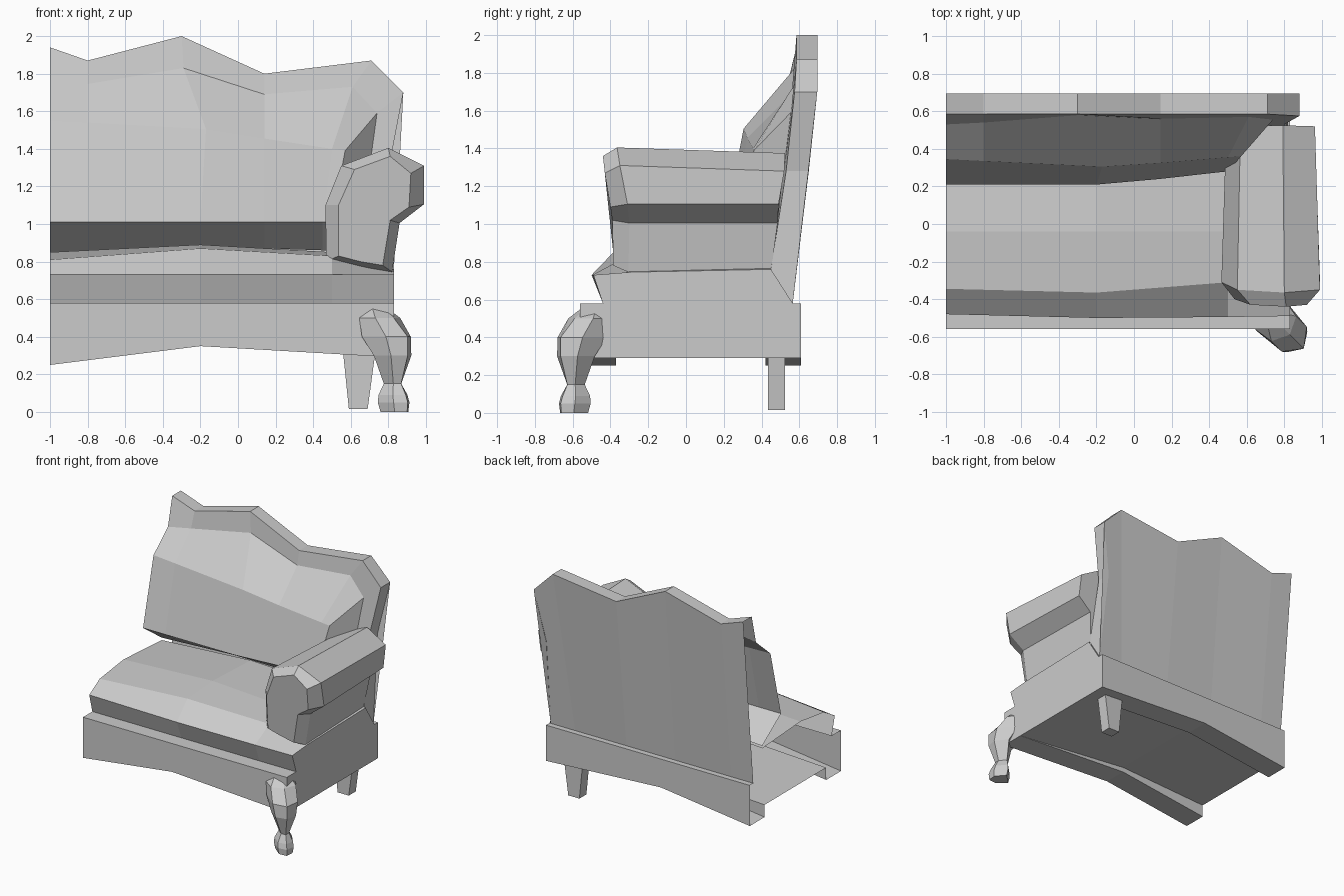
import bpy, bmesh
from mathutils import Vector

cube = bpy.data.objects.get("Cube")
if cube:
    bpy.data.objects.remove(cube)

grey = bpy.data.materials.new("plain_grey")
grey.use_nodes = True
grey.diffuse_color = (0.6, 0.6, 0.6, 1)
grey.node_tree.nodes["Principled BSDF"].inputs["Base Color"].default_value = (0.6, 0.6, 0.6, 1)


def loft(name, *grids, closed=False, caps=False, extra=()):
    """Skin one or more grids of points; extra holds single polygons."""
    bm = bmesh.new()
    for rows in grids:
        vs = [[bm.verts.new(p) for p in row] for row in rows]
        n = len(vs[0])
        for a, b in zip(vs, vs[1:]):
            for i in range(n if closed else n - 1):
                j = (i + 1) % n
                bm.faces.new((a[i], a[j], b[j], b[i]))
        if caps:
            bm.faces.new(vs[0])
            bm.faces.new(vs[-1])
    for poly in extra:
        bm.faces.new([bm.verts.new(p) for p in poly])
    bmesh.ops.remove_doubles(bm, verts=bm.verts, dist=0.0005)
    bmesh.ops.recalc_face_normals(bm, faces=bm.faces)
    me = bpy.data.meshes.new(name)
    bm.to_mesh(me)
    bm.free()
    me.materials.append(grey)
    ob = bpy.data.objects.new(name, me)
    bpy.context.collection.objects.link(ob)
    return ob


def row(xs, ys, zs):
    """Row of points; a single number is repeated along the row."""
    n = len(xs)
    ys = ys if isinstance(ys, tuple) else (ys,) * n
    zs = zs if isinstance(zs, tuple) else (zs,) * n
    return list(zip(xs, ys, zs))


# Backrest: rear panel, crest rim and front cushion, left open at the cut end
crest_x = (-1, -.8, -.3, .14, .71, .88)
crest_z = (1.94, 1.87, 2, 1.8, 1.87, 1.7)
back = [
    row((-1, -.8, -.3, .14, .6, .82), .565, .58),
    row(crest_x, .695, crest_z),
    row(crest_x, (.585, .585, .585, .585, .585, .575), crest_z),
    row((-1, -.8, -.29, .14, .61, .74), (.53, .54, .58, .56, .57, .555),
        (1.71, 1.745, 1.83, 1.69, 1.73, 1.59)),
    row((-1, -.8, -.17, .14, .5, .57), (.345, .335, .305, .325, .355, .36),
        (1.55, 1.54, 1.505, 1.455, 1.4, 1.39)),
    row((-1, -.8, -.2, .14, .45, .5), (.21, .21, .21, .24, .275, .28), 1.01),
    row((-1, -.8, -.2, .14, .45, .6), .45, (.84, .85, .88, .87, .86, .85)),
]
back_side = [
    [(.88, .695, 1.7), (.8, .65, 1.28), (.82, .565, .58)],
    [(.88, .575, 1.7), (.8, .53, 1.28), (.82, .45, .76)],
    [(.74, .555, 1.59), (.7, .52, 1.3), (.6, .45, .85)],
    [(.57, .36, 1.39), (.535, .32, 1.2), (.5, .28, 1.01)],
]
rear_edge = [(.82, .565, .58), (.88, .695, 1.7), (.8, .65, 1.28)]
loft("backrest", back, back_side, extra=[rear_edge])

# Seat cushion with its flush side
seat_x = (-1, -.2, .5, .83)
seat = [
    row(seat_x, -.44, .58),
    row(seat_x, (-.48, -.5, -.495, -.49), .73),
    row(seat_x, (-.345, -.365, -.31, -.3), (.81, .87, .83, .745)),
    row(seat_x, -.04, (.85, .89, .85, .75)),
    row(seat_x, .45, (.82, .87, .85, .76)),
]
loft("seat", seat, extra=[[r[-1] for r in seat] + [(.83, .565, .58)]])

# Base: front rail, recessed underside and rear rail swept along x
rail_x = (-1, -.2, .66, .83)
rail_z = (.25, .35, .3, .29)
under_z = (.35, .39, .305, .29)
base = [row(rail_x, y, z) for y, z in (
    (-.44, .58), (-.56, .58), (-.56, rail_z), (-.37, rail_z), (-.37, under_z),
    (.42, under_z), (.42, rail_z), (.61, rail_z), (.61, .58), (.565, .58))]
loft("base_frame", base, extra=[[(.83, y, z) for y, z in
                                 ((-.56, .29), (-.56, .58), (.61, .58), (.61, .29))]])

# Rolled arm: narrow front, full section, slightly narrower rear
arm_front = row((.535, .535, .62, .81, .92, .91, .81, .77, .65),
                (-.38, -.4, -.43, -.44, -.43, -.4, -.39, -.385, -.38),
                (.83, 1.1, 1.29, 1.36, 1.27, 1.09, 1.02, .78, .8))
arm_full = row((.47, .465, .55, .8, .99, .99, .86, .82, .65),
               (-.3, -.31, -.35, -.365, -.35, -.31, -.3, -.305, -.3),
               (.8, 1.1, 1.31, 1.405, 1.31, 1.105, 1.005, .745, .76))
rear_y = (.46, .49, .52, .525, .52, .49, .485, .45, .45)
arm_rear = [((x - .72) * .9 + .72, y, z - .03 * (z > 1.2))
            for (x, _, z), y in zip(arm_full, rear_y)]
loft("left_arm", [arm_front, arm_full, arm_rear], closed=True, caps=True)


# Curved front leg, set diagonally at the corner
def leg_ring(z, rear, tip, w):
    out = Vector((.7071, -.7071, 0))
    side = Vector((.7071, .7071, 0))
    mid = rear + (tip - rear) * .7
    return [Vector((.815, -.575, z)) + out * u + side * v for u, v in
            ((rear, -w), (mid, -w * .85), (tip, 0), (mid, w * .85), (rear, w))]


loft("front_leg", [leg_ring(*r) for r in (
    (.56, -.15, -.07, .06), (.5, -.13, .02, .11), (.4, -.11, .125, .11),
    (.3, -.04, .125, .09), (.15, -.02, .075, .035), (.09, -.03, .11, .065),
    (.05, -.03, .125, .07), (0, -.02, .12, .06))], closed=True, caps=True)

# Tapered rear leg
loft("rear_leg", [[(x0, .435, z), (x1, .435, z), (x1, .525, z), (x0, .525, z)]
                  for x0, x1, z in ((.56, .73, .31), (.59, .69, .015))],
     closed=True, caps=True)
